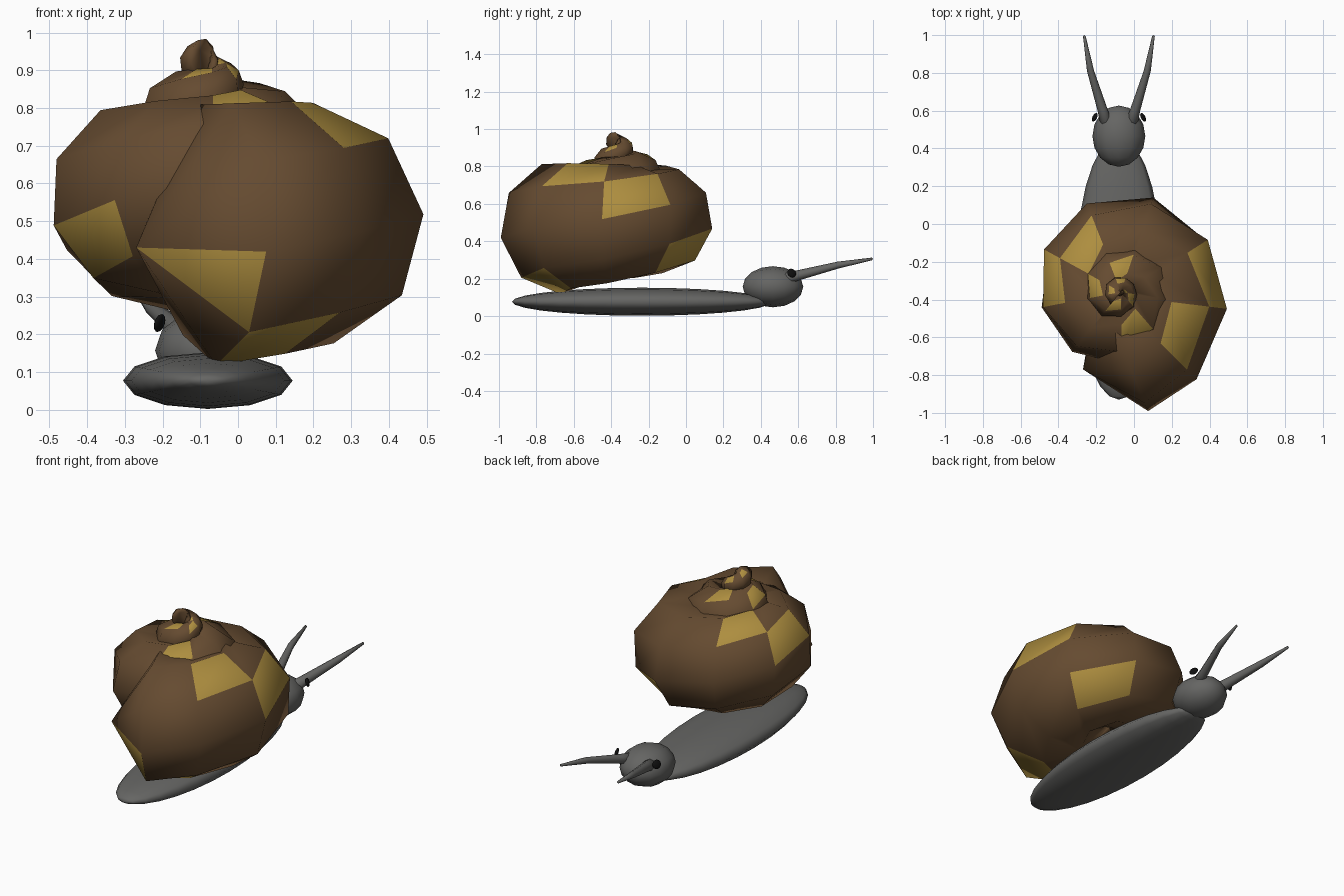
import bpy, bmesh, math
from mathutils import Vector, Matrix

if "Cube" in bpy.data.objects:
    bpy.data.objects.remove(bpy.data.objects["Cube"])


def material(name, rgb):
    m = bpy.data.materials.new(name)
    m.diffuse_color = (*rgb, 1)
    m.use_nodes = True
    m.node_tree.nodes["Principled BSDF"].inputs["Base Color"].default_value = m.diffuse_color
    return m


GREY = material("grey", (0.13, 0.13, 0.125))
BROWN = material("brown", (0.13, 0.07, 0.03))
GOLD = material("gold", (0.42, 0.27, 0.05))
BLACK = material("black", (0.005, 0.005, 0.005))


def finish(name, bm, mats):
    bmesh.ops.recalc_face_normals(bm, faces=bm.faces)
    for f in bm.faces:
        f.smooth = True
    me = bpy.data.meshes.new(name)
    bm.to_mesh(me)
    bm.free()
    for m in mats:
        me.materials.append(m)
    ob = bpy.data.objects.new(name, me)
    bpy.context.collection.objects.link(ob)
    return ob


def ellipsoid(name, centre, radii, mat, segs=12, rings=8, rot=Matrix()):
    # poles run along y before rotation
    bm = bmesh.new()
    bmesh.ops.create_uvsphere(bm, u_segments=segs, v_segments=rings, radius=1)
    m = (Matrix.Translation(centre) @ rot @ Matrix.Diagonal((*radii, 1))
         @ Matrix.Rotation(math.pi / 2, 4, 'X'))
    bmesh.ops.transform(bm, matrix=m, verts=bm.verts)
    return finish(name, bm, [mat])


def loft(rings, start, end):
    # skin rings of points, closing each end with a fan to a tip point
    bm = bmesh.new()
    vs = [[bm.verts.new(p) for p in r] for r in rings]
    n = len(vs[0])
    faces = {}
    for k in range(len(vs) - 1):
        for j in range(n):
            i = (j + 1) % n
            faces[k, j] = bm.faces.new((vs[k][j], vs[k][i], vs[k + 1][i], vs[k + 1][j]))
    for key, tip, ring in ((-1, start, vs[0]), (len(vs) - 1, end, vs[-1])):
        v = bm.verts.new(tip)
        for j in range(n):
            faces[key, j] = bm.faces.new((v, ring[j], ring[(j + 1) % n]))
    return bm, faces


# foot and head
ellipsoid("foot", (-0.08, -0.235, 0.077), (0.225, 0.695, 0.075), GREY, 12, 14)
ellipsoid("head", (-0.08, 0.465, 0.157), (0.14, 0.162, 0.11), GREY, 12, 8)

# tentacles and eyes, mirrored about the body line
for side, label in ((-1, "left"), (1, "right")):
    path = [(0.065, 0.53, 0.2, 0.034), (0.085, 0.6, 0.218, 0.028),
            (0.15, 0.81, 0.272, 0.019), (0.183, 0.995, 0.306, 0.007)]
    rings = []
    for x, y, z, r in path:
        rings.append([(-0.08 + side * (x + r * math.cos(a)), y, z + r * math.sin(a))
                      for a in (math.tau * i / 8 for i in range(8))])
    bm, _ = loft(rings, (-0.08 + side * 0.06, 0.5, 0.19),
                 (-0.08 + side * 0.184, 1.0, 0.307))
    finish(label + "_tentacle", bm, [GREY])
    rot = Matrix.Rotation(side * 0.45, 4, 'Z') @ Matrix.Rotation(-side * 0.3, 4, 'Y')
    ellipsoid(label + "_eye", (-0.08 + side * 0.128, 0.565, 0.23),
              (0.01, 0.025, 0.025), BLACK, 12, 8, rot)

# spiral shell: degrees back from the mouth, coil radius, height,
# tube radius, twist of the section, tilt of the section
KEYS = [(0, .294, .475, .357, -9, 9.5), (28, .272, .485, .34, -2, 4),
        (68, .245, .49, .325, 5, 2), (150, .247, .516, .285, 31, 1),
        (270, .18, .567, .257, 63, 0), (349, .15, .605, .23, 84, 0),
        (429, .115, .67, .193, 105, 0), (549, .08, .735, .155, 137, 0),
        (629, .07, .778, .122, 158, 0), (720, .045, .828, .08, 182, 0),
        (800, .025, .868, .055, 203, 0), (1028, .036, .933, .052, 264, 0)]
AXIS = Vector((-0.07, -0.36, 0))
SIDES = 9


def coil(t):
    for a, b in zip(KEYS, KEYS[1:]):
        if t <= b[0]:
            f = (t - a[0]) / (b[0] - a[0])
            return [p + (q - p) * f for p, q in zip(a[1:], b[1:])]
    return KEYS[-1][1:]


def polar(degrees):
    return Vector((math.cos(math.radians(degrees)), math.sin(math.radians(degrees)), 0))


rings = []
for t in [0] + [28 + 40 * i for i in range(26)]:
    rc, z, r, twist, tilt = coil(t)
    # the outermost point stays on the radius while the section tilts about it
    centre = AXIS + polar(t - 77) * (rc + r) - polar(t - 77 + tilt) * r
    ring = []
    for j in range(SIDES):
        b = math.radians(twist + 360 / SIDES * j)
        ring.append(centre + polar(t - 77 + tilt) * r * math.cos(b)
                    + Vector((0, 0, z + r * math.sin(b))))
    rings.append(ring)

bm, faces = loft(rings, (-0.27, -0.77, 0.43), (-0.1, -0.39, 0.955))
# gold patches: (ring, side)
for k, j in ((-1, -1), (0, -2), (1, 1), (2, 0), (3, -2), (5, 0), (6, -1), (7, -3),
             (9, -1), (13, -2), (15, -3), (17, -3), (19, -4), (20, -3), (22, -5), (24, -5)):
    faces[k, j % SIDES].material_index = 1
finish("shell", bm, [BROWN, GOLD])
